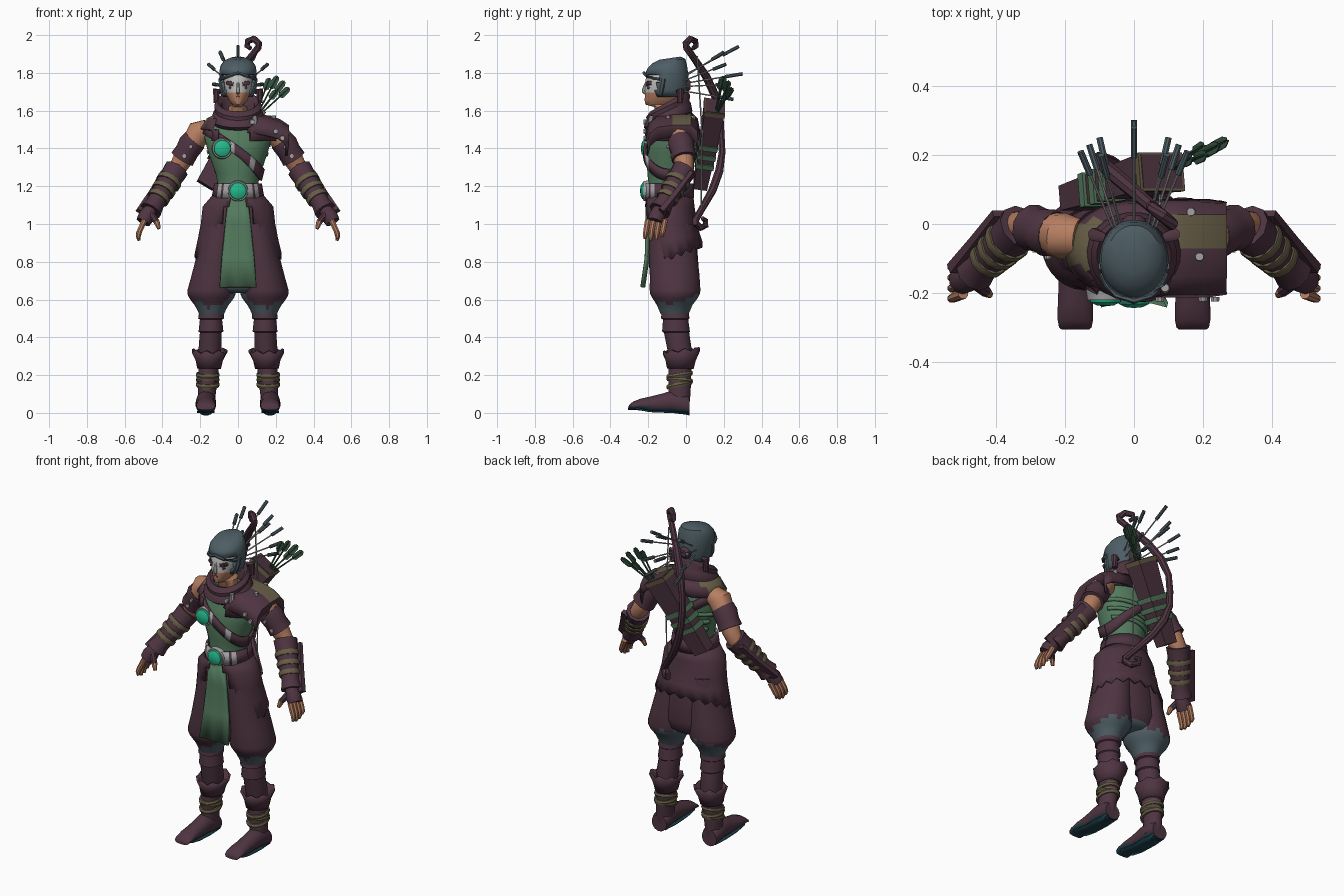
import bpy, bmesh, math
from mathutils import Vector as V

if "Cube" in bpy.data.objects:
    bpy.data.objects.remove(bpy.data.objects["Cube"], do_unlink=True)

COLOURS = {
    "plum leather": (.077, .035, .053), "cloth green": (.087, .195, .11), "skin": (.47, .21, .12),
    "blue steel": (.076, .112, .13), "olive wrap": (.135, .11, .062), "emerald gem": (.018, .48, .26),
    "silver": (.36, .36, .36), "dark teal": (.012, .05, .07), "pale mask": (.52, .52, .51),
    "fletching green": (.035, .085, .05)}
MATS = {}
for label, rgb in COLOURS.items():
    m = MATS[label] = bpy.data.materials.new(label)
    m.use_nodes = True
    m.diffuse_color = (*rgb, 1)
    m.node_tree.nodes["Principled BSDF"].inputs["Base Color"].default_value = (*rgb, 1)
LEATHER, GREEN, SKIN, STEEL, OLIVE, GEM, SILVER, TEAL, MASK, FLETCH = COLOURS


def make(name, verts, faces, mat, mirror=False, thick=0, rule=None, cut=None):
    """Mesh object; rule(centre, normal) picks another colour, cut(centre) removes faces."""
    bm = bmesh.new()
    vs = [bm.verts.new(v) for v in verts]
    for f in faces:
        bm.faces.new([vs[i] for i in f])
    if cut:
        gone = [f for f in bm.faces if cut(f.calc_center_median())]
        bmesh.ops.delete(bm, geom=gone, context='FACES')
    bmesh.ops.recalc_face_normals(bm, faces=bm.faces)
    slots = [mat]
    for f in bm.faces:
        pick = rule and rule(f.calc_center_median(), f.normal)
        if pick:
            if pick not in slots:
                slots.append(pick)
            f.material_index = slots.index(pick)
    me = bpy.data.meshes.new(name)
    bm.to_mesh(me)
    bm.free()
    for s in slots:
        me.materials.append(MATS[s])
    me.shade_smooth()
    me.set_sharp_from_angle(angle=math.radians(40))
    ob = bpy.data.objects.new(name, me)
    bpy.context.scene.collection.objects.link(ob)
    if mirror:
        ob.modifiers.new("mirror", 'MIRROR').use_mirror_merge = False
    if thick:
        mod = ob.modifiers.new("thickness", 'SOLIDIFY')
        mod.thickness, mod.offset = thick, 0


def loft(name, rings, mat, n=16, caps=True, jag=0, **kw):
    """Skin a list of (centre, axis a, axis b) rings."""
    verts, faces = [], []
    for k, (c, a, b) in enumerate(rings):
        for i in range(n):
            t = math.tau * (i + .5) / n
            p = c + a * math.cos(t) + b * math.sin(t)
            if k == len(rings) - 1:
                p.z += jag * (-1) ** i
            verts.append(p)
    for k in range(len(rings) - 1):
        for i in range(n):
            j = (i + 1) % n
            faces.append((k * n + i, k * n + j, k * n + n + j, k * n + n + i))
    if caps:
        faces += [tuple(range(n)), tuple(range(len(verts) - n, len(verts)))]
    make(name, verts, faces, mat, **kw)


def ell(cx, cy, z, rx, ry, tilt=0):
    return V((cx, cy, z)), V((rx, 0, 0)), V((0, ry, ry * tilt))


def sweep(name, pts, mat, n=10, flat=1, **kw):
    """Tube through (x, y, z, radius) points."""
    ps, rings = [V(p[:3]) for p in pts], []
    for i, p in enumerate(ps):
        t = (ps[min(i + 1, len(ps) - 1)] - ps[max(i - 1, 0)]).normalized()
        a = t.cross(V((1, 0, 0)) if abs(t.y) > .8 else V((0, 1, 0))).normalized()
        rings.append((p, a * pts[i][3], t.cross(a) * pts[i][3] * flat))
    loft(name, rings, mat, n, **kw)


def grid(name, rows, mat, **kw):
    """Sheet across rows of points."""
    w = len(rows[0])
    faces = [(r * w + i, r * w + i + 1, r * w + w + i + 1, r * w + w + i)
             for r in range(len(rows) - 1) for i in range(w - 1)]
    make(name, [p for r in rows for p in r], faces, mat, **kw)


def disc(name, x, y, z, r, depth, mat, n=16, **kw):
    sweep(name, [(x, y, z, r), (x, y - depth, z, r * .92)], mat, n, **kw)


# torso
TORSO = [(1.12, -.09, .125, .115), (1.2, -.09, .105, .11), (1.27, -.09, .12, .115), (1.38, -.085, .16, .13),
         (1.46, -.075, .18, .125), (1.53, -.065, .17, .1), (1.58, -.07, .09, .08)]
loft("tunic", [ell(0, cy, z, rx, ry) for z, cy, rx, ry in TORSO], GREEN, 24)


def on_torso(a, z, off):
    for lo, hi in zip(TORSO, TORSO[1:]):
        if z <= hi[0]:
            break
    f = (z - lo[0]) / (hi[0] - lo[0])
    cy, rx, ry = (lo[i] + (hi[i] - lo[i]) * f for i in (1, 2, 3))
    return V(((rx + off) * math.cos(a), cy + (ry + off) * math.sin(a), z))


def wrap(name, z, slope, w, mat, off=.008, **kw):
    rows = [[on_torso(math.tau * i / 60, z + slope * math.cos(math.tau * i / 60) + s, off)
             for i in range(61)] for s in (-w, w)]
    grid(name, rows, mat, thick=.014, **kw)


# straps, belt and brooches
wrap("chest_strap", 1.385, -.125, .03, LEATHER,
     rule=lambda c, n: SILVER if c.y < -.1 and (-.035 < c.x < -.015 or .055 < c.x < .085) else None)
wrap("belt", 1.175, 0, .038, LEATHER, .012,
     rule=lambda c, n: SILVER if c.y < -.1 and (.045 < abs(c.x) < .072 or .08 < abs(c.x) < .1) else None)
for z in (1.3, 1.35, 1.4):
    wrap("back_cord", z, .02, .01, GREEN, .006, cut=lambda c: c.y < -.04)
for label, x, y, z in (("brooch", -.083, -.2, 1.4), ("buckle", 0, -.205, 1.175)):
    disc(label + "_rim", x, y + .01, z, .057, .03, SILVER, 20)
    sweep(label + "_gem", [(x, y - .015, z, .048), (x, y - .027, z, .043), (x, y - .036, z, .025),
                           (x, y - .038, z, .004)], GEM, 20)

# mantle, shoulder pad and scarf
loft("mantle", [ell(0, -.07, 1.585, .1, .09), ell(0, -.07, 1.555, .16, .125), ell(0, -.075, 1.5, .195, .14),
                ell(0, -.08, 1.44, .195, .142)], LEATHER, 28, caps=False, thick=.014,
     cut=lambda c: (c.y < -.09 and -.11 < c.x < .07) or (c.z < 1.5 and (c.x < -.14 or c.y > 0)),
     rule=lambda c, n: OLIVE if c.x < -.1 and c.z > 1.51 and -.12 < c.y < 0 else None)
pad = []
for y, drop in ((-.205, .1), (-.19, .045), (-.15, .012), (-.07, 0), (.025, 0), (.055, .03), (.065, .08)):
    pad.append([(x, y, z - drop) for x, z in ((.05, 1.585), (.15, 1.568), (.215, 1.55), (.262, 1.52), (.255, 1.46))])
grid("shoulder_pad", pad, LEATHER, thick=.016,
     rule=lambda c, n: OLIVE if -.08 < c.y < .03 and c.z > 1.53 else None)
for x, y, z in ((.075, -.212, 1.54), (.2, -.212, 1.49), (.235, -.212, 1.455)):
    disc("pad_stud", x, y, z, .014, .012, SILVER, 8)
for x, y in ((.165, .035), (.19, -.095), (.09, -.185)):
    sweep("pad_top_stud", [(x, y, 1.53, .016), (x, y, 1.575, .012)], SILVER, 8)
loft("scarf", [ell(0, -.09, 1.53, .13, .115, .3), ell(0, -.095, 1.555, .142, .13, .35),
               ell(0, -.095, 1.59, .13, .122, .4), ell(0, -.095, 1.6, .122, .115, .45),
               ell(0, -.095, 1.625, .126, .117, .5), ell(0, -.09, 1.65, .108, .1, .55),
               ell(0, -.09, 1.632, .088, .08, .55), ell(0, -.09, 1.55, .08, .075, .3)], LEATHER, 24)

# head, mask and helmet
loft("head", [ell(0, -.09, 1.55, .055, .055), ell(0, -.1, 1.62, .05, .07), ell(0, -.135, 1.632, .03, .08),
              ell(0, -.13, 1.655, .05, .09), ell(0, -.123, 1.695, .068, .094), ell(0, -.12, 1.74, .076, .097),
              ell(0, -.115, 1.8, .078, .095), ell(0, -.11, 1.86, .04, .05)], SKIN, 24,
     rule=lambda c, n: MASK if c.z > 1.695 and c.y < -.13 else None)
sweep("nose", [(0, -.208, 1.755, .006), (0, -.222, 1.715, .011), (0, -.224, 1.7, .011), (0, -.212, 1.69, .008)],
      MASK, 8)
disc("mouth", 0, -.21, 1.67, .013, .008, LEATHER, 8)
for r, dx, dz in ((.013, .022, 1.74), (.015, .036, 1.743), (.012, .052, 1.746), (.007, .042, 1.722)):
    disc("eye_paint", dx, -.2 + dx * .12 + dx * dx * 4, dz, r, .016, LEATHER, 10, mirror=True)
loft("helmet", [ell(0, -.09, 1.675, .074, .085), ell(0, -.095, 1.71, .086, .098), ell(0, -.1, 1.75, .092, .106),
                ell(0, -.103, 1.79, .094, .11), ell(0, -.1, 1.83, .09, .1, .1), ell(0, -.092, 1.858, .072, .084, .15),
                ell(0, -.085, 1.872, .04, .055, .15)], STEEL, 28, thick=.012,
     cut=lambda c: c.z < 1.68 or (c.z < 1.79 and c.y < -.13 - (1.79 - c.z) * .25))
sweep("helmet_rim", [(x, -.11 - .112 * math.sqrt(1 - (x / .098) ** 2), 1.8 - abs(x) * .35, .009)
                     for x in (-.094, -.08, -.05, 0, .05, .08, .094)], STEEL, 6)
sweep("cheek_guard", [(.085, -.12, 1.77, .02), (.082, -.13, 1.72, .018), (.072, -.135, 1.68, .01)],
      STEEL, 8, mirror=True)
sweep("side_knot", [(.09, -.04, 1.7, .015), (.115, -.03, 1.71, .02), (.115, -.03, 1.64, .015)],
      LEATHER, 8, mirror=True)
sweep("hair_knot", [(0, -.01, 1.735, .04), (0, .012, 1.735, .036), (0, .025, 1.735, .02)], LEATHER, 12)


# hair pins
def pin(end, mirror):
    a, b = V((end[0] * .4, -.01, 1.74 + (end[2] - 1.78) * .3)), V(end)
    for part, mat, f, g, r in (("shaft", SILVER, 0, .7, .004), ("tip", STEEL, .7, 1, .01)):
        sweep("hair_pin_" + part, [(*a.lerp(b, f), r), (*a.lerp(b, g), r)], mat, 8, mirror=mirror)


for e in ((0, .3, 1.795), (0, .28, 1.94)):
    pin(e, False)
for e in ((.095, .2, 1.91), (.155, .21, 1.845), (.13, .23, 1.74), (.1, .25, 1.66)):
    pin(e, True)

# arms
sweep("arm", [(.16, -.04, 1.5, .055), (.205, -.035, 1.485, .068), (.25, -.025, 1.41, .058), (.3, -.01, 1.33, .052),
              (.33, -.005, 1.28, .045), (.45, -.13, 1.08, .035)], SKIN, 14, mirror=True)
sweep("arm_band", [(.228, -.03, 1.445, .066), (.25, -.025, 1.42, .07), (.27, -.018, 1.385, .064),
                   (.295, -.01, 1.345, .068)], LEATHER, 12, mirror=True)
for x, y, z in ((.25, -.09, 1.41), (.285, -.07, 1.36)):
    disc("arm_stud", x, y, z, .011, .012, SILVER, 8, mirror=True)
ELBOW, WRIST = V((.335, -.015, 1.275)), V((.462, -.14, 1.07))
fore = [(-.06, .068), (.1, .064), (.3, .062), (.65, .053), (.82, .05), (1, .06)]
sweep("bracer", [(*ELBOW.lerp(WRIST, f), r) for f, r in fore], LEATHER, 10, mirror=True)
for f, r in ((.25, .071), (.46, .067), (.66, .062)):
    sweep("bracer_wrap", [(*ELBOW.lerp(WRIST, f + d), r - abs(d) * .06) for d in (-.05, -.02, .02, .05)],
          OLIVE, 12, mirror=True)
sweep("bracer_guard", [(.39, .03, 1.27, .03), (.45, -.05, 1.16, .036), (.512, -.13, 1.06, .043)],
      LEATHER, 4, .5, mirror=True)
sweep("glove", [(.46, -.14, 1.08, .036), (.485, -.155, 1.04, .045), (.502, -.165, 1.01, .04)],
      LEATHER, 10, mirror=True)
for i in range(4):
    y = -.212 + i * .03
    drop = (.01, 0, .004, .02)[i]
    sweep("finger", [(.495, y + .01, 1.02, .016), (.52, y, .965, .015), (.528, y - .004, .93 + drop, .013),
                     (.524, y - .006, .912 + drop, .008)], SKIN, 8, mirror=True)
sweep("thumb", [(.46, -.17, 1.05, .02), (.43, -.195, 1.01, .017), (.418, -.205, .975, .01)],
      SKIN, 8, mirror=True, rule=lambda c, n: LEATHER if c.z > 1.01 else None)

# coat skirt, tabard and trousers
loft("coat", [ell(0, -.088, 1.16, .122, .12), ell(0, -.088, 1.09, .182, .128), ell(0, -.08, 1.0, .192, .133),
              ell(0, -.07, .92, .207, .138, .2), ell(0, -.062, .83, .225, .145, .4)], LEATHER, 36, caps=False,
     jag=.014, thick=.012, cut=lambda c: c.y < -.1 and abs(c.x) < .02 + (1.16 - c.z) * .42)
grid("tabard", [[(x * w, y + .012 * (abs(x) == .5), z) for x in (-1, -.5, 0, .5, 1)] for w, y, z in
                ((.05, -.207, 1.15), (.066, -.207, 1.0), (.085, -.212, .82), (.097, -.235, .665))],
     GREEN, thick=.014)


def hem(c, n):
    """Ragged lower edge, higher at the back and the inner thigh."""
    edge = .575 + max(0, c.y + .08) * .4 + max(0, .1 - c.x) * .7
    edge += .014 * math.sin(c.x * 70) + .01 * math.sin(c.y * 90)
    return STEEL if c.z < edge else None


loft("seat", [ell(0, -.08, 1.14, .12, .11), ell(0, -.08, 1.05, .165, .122), ell(0, -.07, .85, .19, .132),
              ell(0, -.06, .72, .2, .132), ell(0, -.06, .66, .17, .12), ell(0, -.06, .635, .1, .09)], LEATHER, 24,
     rule=lambda c, n: STEEL if n.z < -.6 else None)
loft("trouser_leg", [ell(.09, -.075, 1.0, .095, .12), ell(.11, -.07, .85, .105, .128), ell(.126, -.06, .73, .12, .132),
                     ell(.138, -.058, .65, .13, .135), ell(.14, -.058, .63, .128, .132), ell(.14, -.058, .61, .12, .122),
                     ell(.14, -.059, .59, .106, .108), ell(.14, -.06, .57, .09, .094), ell(.14, -.06, .545, .076, .084),
                     ell(.14, -.06, .52, .065, .072)], LEATHER, 32, mirror=True, rule=hem)

# lower legs and boots
loft("leg_wrap", [ell(.14, -.058, .57, .062, .068), ell(.142, -.057, .5, .07, .077), ell(.143, -.055, .495, .06, .068),
                  ell(.143, -.053, .43, .067, .075), ell(.145, -.05, .425, .058, .068),
                  ell(.148, -.035, .34, .062, .066), ell(.15, -.03, .28, .055, .06)], LEATHER, 16, mirror=True)
loft("boot_shaft", [ell(.153, -.03, .28, .055, .062), ell(.158, -.033, .2, .054, .062),
                    ell(.165, -.035, .1, .048, .06), ell(.168, -.04, .03, .05, .058)], LEATHER, 16, mirror=True)
loft("boot_cuff", [ell(.153, -.03, .235, .058, .066), ell(.152, -.028, .28, .068, .076),
                   ell(.15, -.024, .33, .09, .095, .1)], LEATHER, 16, caps=False, jag=.008, thick=.012, mirror=True)
for z, tilt in ((.2, .15), (.175, -.1), (.15, .2)):
    loft("boot_strap", [ell(.16, -.034, z + d, r, r + .008, tilt) for d, r in ((-.012, .059), (0, .064), (.012, .06))],
         OLIVE, 16, mirror=True)
foot = [(.018, .05, .035, .05), (0, .055, .045, .055), (-.08, .053, .058, .059), (-.13, .051, .051, .051),
        (-.19, .05, .045, .042), (-.24, .052, .044, .032), (-.28, .052, .038, .022), (-.3, .048, .03, .014),
        (-.306, .04, .022, .007)]
rings = []
for y, rx, zc, rz in foot:
    rings.append((V((.17, y, zc)), V((rx, 0, 0)), V((0, 0, rz))))
loft("boot_foot", rings, LEATHER, 16, mirror=True, rule=lambda c, n: TEAL if n.z < -.42 else None)
grid("boot_sole", [[(.17 + s * w, y, z) for s in (-1, 0, 1)] for y, w, z in
                   ((.015, .04, .004), (-.08, .046, .004), (-.19, .045, .008), (-.26, .046, .022), (-.295, .03, .032))],
     TEAL, thick=.008, mirror=True)

# quiver and arrows
top, low = V((.075, .15, 1.615)), V((-.175, .075, 1.205))


def quiver_part(name, spans, mat):
    sweep(name, [(*low.lerp(top, f), r) for f, r in spans], mat, 4, .75)


quiver_part("quiver", [(0, .068), (.5, .085), (1, .1)], LEATHER)
quiver_part("quiver_rim", [(.97, .104), (1.02, .106)], OLIVE)
quiver_part("quiver_mouth", [(1.0, .094), (1.025, .094)], LEATHER)
for f in (.28, .4, .52):
    quiver_part("quiver_cord", [(f, .086 + f * .02), (f + .06, .088 + f * .02)], GREEN)
for x, y, z in ((.165, .19, 1.765), (.205, .2, 1.775), (.24, .225, 1.75), (.265, .24, 1.715), (.2, .225, 1.7)):
    a, b = V((.07 + x * .1, .15, 1.56)), V((x, y, z))
    sweep("arrow_shaft", [(*a, .005), (*b, .005)], FLETCH, 6)
    for flat in (.15, 6):
        r = .024 if flat < 1 else .004
        sweep("arrow_fletching", [(*a.lerp(b, f), r * s) for f, s in ((.72, .2), (.78, 1), (.97, 1), (1.03, .5))],
              FLETCH, 4, flat)

# bow and string
limb = [(1, 0, .02), (.97, .1, .019), (.8, .2, .023), (.5, .3, .022), (.2, .37, .019), (0, .415, .018),
        (-.18, .455, .019), (-.2, .475, .019), (-.05, .5, .018), (.13, .488, .017), (.15, .462, .015), (.05, .45, .012)]
for side, s in (("upper", 1), ("lower", -1)):
    sweep(side + "_bow_limb", [(.075 - .18 * d, .03 + .155 * d + (s < 0) * .11 * h, 1.48 + s * h, r)
                               for d, h, r in limb], LEATHER, 8)
sweep("bow_string", [(.075, .06, 1.89, .004), (.075, .085, 1.48, .004), (.075, .08, 1.07, .004)], SILVER, 6)
